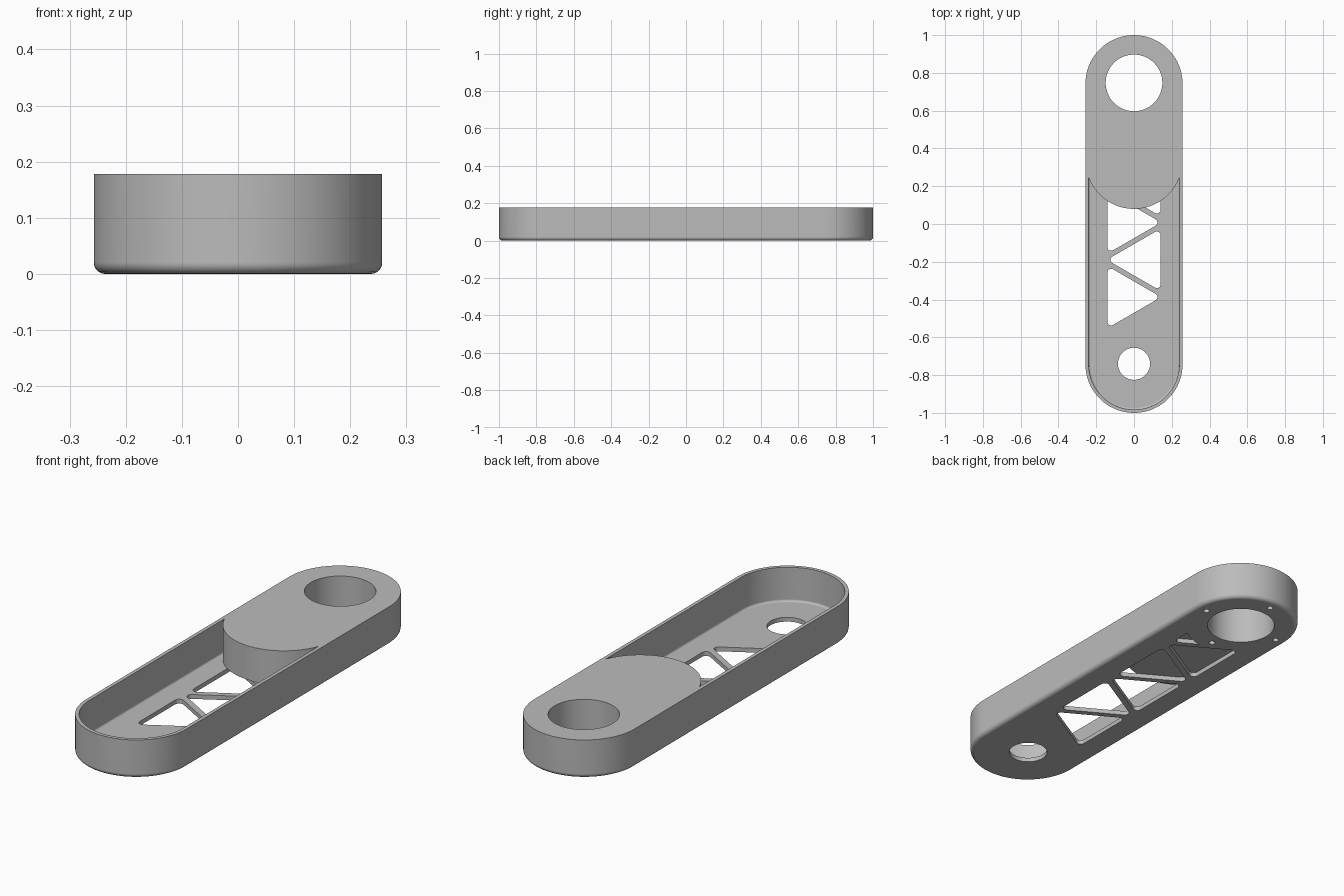
import bpy, bmesh
from math import cos, sin, pi, radians

if "Cube" in bpy.data.objects:
    bpy.data.objects.remove(bpy.data.objects["Cube"], do_unlink=True)

RADIUS, HEIGHT, END = 0.257, 0.178, 0.743
WALL, FLOOR = 0.017, 0.02

grey = bpy.data.materials.new("plain grey")
grey.use_nodes = True
colour = (0.5, 0.5, 0.5, 1)
grey.diffuse_color = colour
grey.node_tree.nodes["Principled BSDF"].inputs["Base Color"].default_value = colour


def arc(x, y, r, start, sweep, steps):
    angles = [start + sweep * i / steps for i in range(steps + 1)]
    return [(x + r * cos(a), y + r * sin(a)) for a in angles]


def slot(r, y0, y1):
    """Outline with straight sides and round ends."""
    return arc(0, y1, r, 0, pi, 48) + arc(0, y0, r, pi, pi, 48)


def circle(x, y, r, steps=64):
    return arc(x, y, r, 0, 2 * pi, steps)[:-1]


def rounded_triangle(x, y, size, r, turn):
    points = []
    for k in range(3):
        a = turn + k * radians(120)
        d = size - 2 * r
        points += arc(x + d * cos(a), y + d * sin(a), r, a - pi / 3, 2 * pi / 3, 6)
    return points


def prism(name, outline, z0, z1, fillet=0):
    """Extrude an outline upward, optionally rounding its bottom edge."""
    bm = bmesh.new()
    low = bm.faces.new([bm.verts.new((x, y, z0)) for x, y in outline])
    top = bmesh.ops.extrude_face_region(bm, geom=[low], use_keep_orig=True)["geom"]
    for v in top:
        if isinstance(v, bmesh.types.BMVert):
            v.co.z = z1
    bmesh.ops.recalc_face_normals(bm, faces=bm.faces)
    if fillet:
        edges = [e for e in bm.edges if all(abs(v.co.z - z0) < 1e-5 for v in e.verts)]
        bmesh.ops.bevel(bm, geom=edges, offset=fillet, segments=5, profile=0.5,
                        affect='EDGES')
    mesh = bpy.data.meshes.new(name)
    bm.to_mesh(mesh)
    bm.free()
    mesh.materials.append(grey)
    ob = bpy.data.objects.new(name, mesh)
    bpy.context.collection.objects.link(ob)
    return ob


def cut(target, cutter):
    """Subtract the cutter, then throw it away."""
    mod = target.modifiers.new("cut", 'BOOLEAN')
    mod.operation, mod.solver, mod.object = 'DIFFERENCE', 'EXACT', cutter
    bpy.context.view_layer.objects.active = target
    bpy.ops.object.modifier_apply(modifier=mod.name)
    bpy.data.objects.remove(cutter, do_unlink=True)


# Outer body with a rounded bottom edge
arm = prism("link_arm", slot(RADIUS, -END, END), 0, HEIGHT, 0.02)

# Open tray, stopping at the round face of the solid rear block
tray = prism("tray_cutter", slot(RADIUS - WALL, -END, END), FLOOR, HEIGHT + 0.1, 0.01)
cut(tray, prism("block_cutter", slot(RADIUS, 0.337, END + 0.1), -0.1, 1))
cut(arm, tray)

# Large rear bore and small front bore
cut(arm, prism("rear_bore", circle(0, 0.747, 0.15, 96), -0.1, 1))
cut(arm, prism("front_bore", circle(0, -0.74, 0.085), -0.1, 1))

# Alternating triangular windows; the last is trimmed by the rear hub
for i in range(6):
    side = 1 if i % 2 == 0 else -1
    shape = rounded_triangle(-0.046 * side, -0.387 + 0.1975 * i, 0.19, 0.02,
                             0 if side > 0 else pi)
    window = prism("window_cutter", shape, -0.1, FLOOR + 0.001)
    if i == 5:
        cut(window, prism("hub_cutter", circle(0, 0.747, 0.252), -1, 1))
    cut(arm, window)

# Four blind screw holes around the rear bore
for k in range(4):
    x, y = 0.203 * cos(k * pi / 2), 0.747 + 0.203 * sin(k * pi / 2)
    cut(arm, prism("screw_cutter", circle(x, y, 0.014, 20), -0.1, 0.1))

# Smooth curves, crisp edges
bpy.ops.object.select_all(action='DESELECT')
arm.select_set(True)
bpy.context.view_layer.objects.active = arm
bpy.ops.object.shade_smooth_by_angle(angle=radians(30))
normals = arm.modifiers.new("even_shading", 'WEIGHTED_NORMAL')
normals.keep_sharp = True
